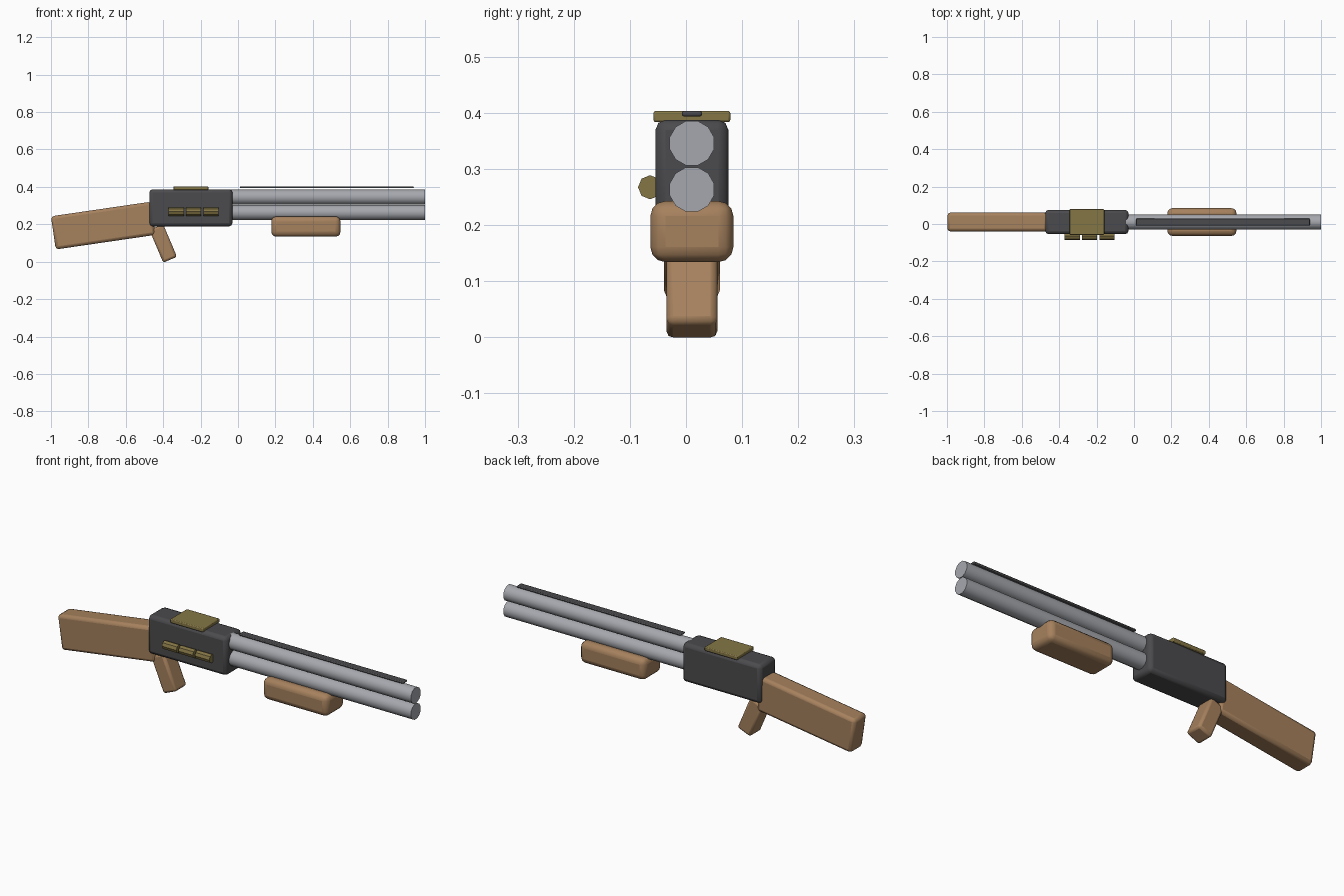
import bpy
from math import radians, pi
from mathutils import Matrix

if "Cube" in bpy.data.objects:
    bpy.data.objects.remove(bpy.data.objects["Cube"])

CY = 0.0105  # the gun's own centre plane


def material(name, rgb):
    m = bpy.data.materials.new(name)
    m.diffuse_color = (*rgb, 1)
    m.use_nodes = True
    m.node_tree.nodes["Principled BSDF"].inputs["Base Color"].default_value = m.diffuse_color
    return m


WOOD = material("wood", (0.38, 0.22, 0.11))
DARK = material("dark_metal", (0.07, 0.07, 0.075))
STEEL = material("steel", (0.38, 0.39, 0.42))
BRASS = material("brass", (0.23, 0.18, 0.06))


def finish(ob, name, mat, angle=40):
    ob.name = name
    ob.data.materials.append(mat)
    bpy.ops.object.shade_smooth_by_angle(angle=radians(angle))
    return ob


def box(name, loc, size, mat, bevel, tilt=0, segments=2):
    bpy.ops.mesh.primitive_cube_add(size=1, location=loc)
    ob = bpy.context.object
    ob.scale = size
    bpy.ops.object.transform_apply(location=False, rotation=False, scale=True)
    ob.rotation_euler.y = radians(tilt)
    finish(ob, name, mat)
    mod = ob.modifiers.new("rounded_edges", 'BEVEL')
    mod.width = bevel
    mod.segments = segments
    return ob


def rod(name, x0, x1, y, z, radius, sides, mat, turn=0.0):
    # cylinder along x; turn spins it about its own axis
    bpy.ops.mesh.primitive_cylinder_add(
        vertices=sides, radius=radius, depth=x1 - x0, location=((x0 + x1) / 2, y, z))
    ob = bpy.context.object
    ob.data.transform(Matrix.Rotation(pi / 2, 4, 'Y') @ Matrix.Rotation(turn, 4, 'Z'))
    return finish(ob, name, mat)


# Receiver and the plate on top of it
box("receiver", (-0.252, CY, 0.288), (0.445, 0.13, 0.198), DARK, 0.018)
box("top_plate", (-0.252, CY, 0.393), (0.186, 0.137, 0.020), BRASS, 0.004)

# Over-and-under barrels with a sighting rib
for label, z in (("upper", 0.3455), ("lower", 0.263)):
    rod(label + "_barrel", -0.045, 1.0, CY, z, 0.041, 12, STEEL, pi / 12)
box("sight_rib", (0.475, CY, 0.398), (0.93, 0.036, 0.010), DARK, 0.004)

# Wooden furniture
box("fore_grip", (0.363, CY, 0.188), (0.37, 0.148, 0.109), WOOD, 0.027, segments=3)
box("stock", (-0.72, CY, 0.193), (0.54, 0.1, 0.179), WOOD, 0.016, tilt=-8.3)
box("pistol_grip", (-0.40, CY, 0.098), (0.08, 0.091, 0.19), WOOD, 0.012, tilt=-23)

# Spare shells along the side
for i in range(3):
    x = -0.331 + i * 0.0935
    rod(f"spare_shell_{i + 1}", x - 0.041, x + 0.041, -0.064, 0.267, 0.0215, 8, BRASS)
